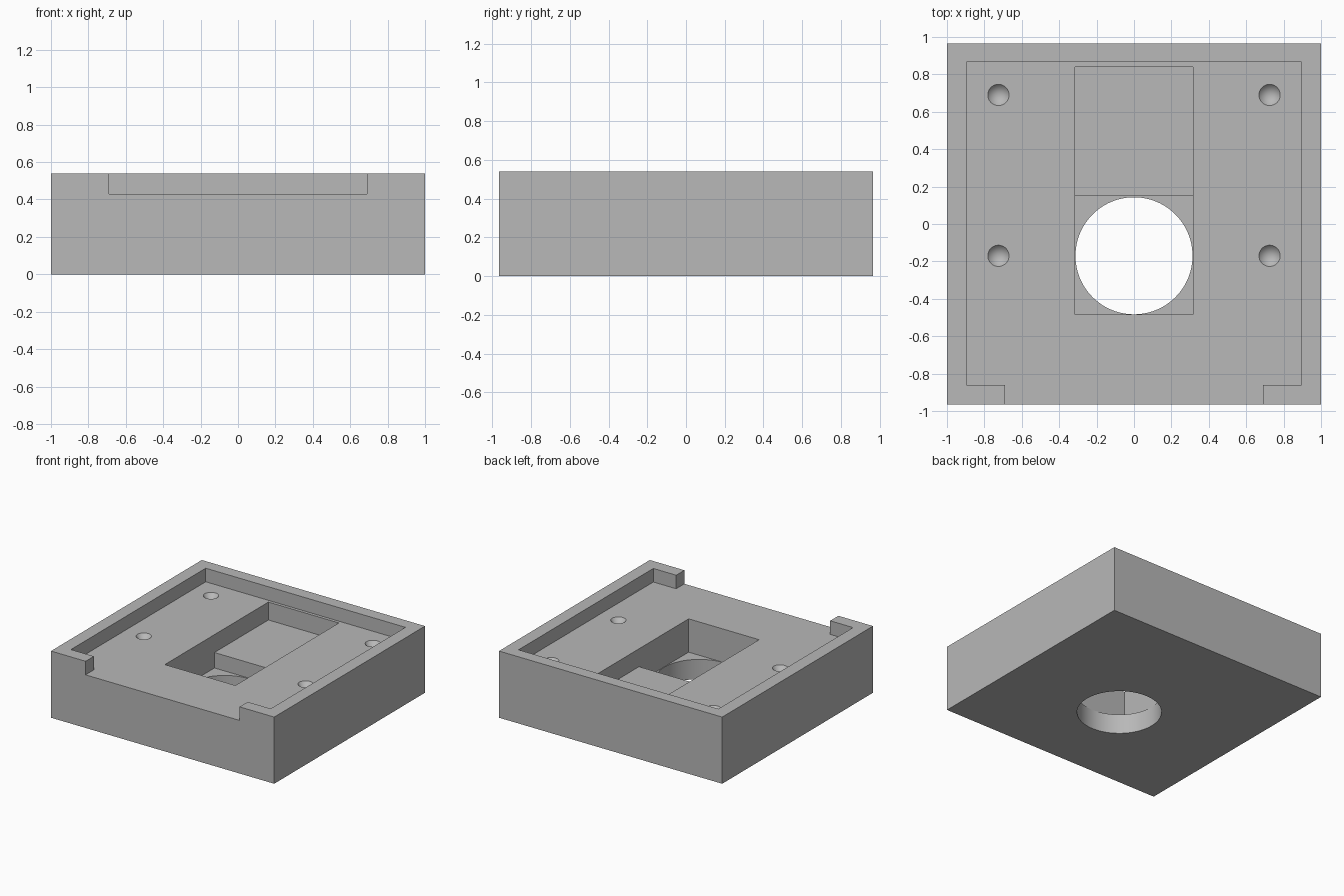
import bpy
import bmesh
from mathutils import Vector

cube = bpy.data.objects.get("Cube")
if cube:
    bpy.data.objects.remove(cube, do_unlink=True)

TOP, FLOOR, SHELF, WELL = 0.54, 0.43, 0.285, 0.16
HOLE_Y = -0.17

grey = bpy.data.materials.new("plain_grey")
grey.use_nodes = True
colour = (0.48, 0.48, 0.48, 1)
grey.diffuse_color = colour
grey.node_tree.nodes["Principled BSDF"].inputs["Base Color"].default_value = colour


def prism(name, points, direction):
    """Extrude a closed outline along a direction into a solid."""
    bm = bmesh.new()
    face = bm.faces.new([bm.verts.new(p) for p in points])
    ext = bmesh.ops.extrude_face_region(bm, geom=[face])
    verts = [v for v in ext["geom"] if isinstance(v, bmesh.types.BMVert)]
    bmesh.ops.translate(bm, verts=verts, vec=Vector(direction))
    bmesh.ops.recalc_face_normals(bm, faces=bm.faces)
    return finish(name, bm)


def finish(name, bm):
    mesh = bpy.data.meshes.new(name)
    bm.to_mesh(mesh)
    bm.free()
    mesh.materials.append(grey)
    obj = bpy.data.objects.new(name, mesh)
    bpy.context.collection.objects.link(obj)
    return obj


def cone(name, x, y, z, r_low, r_high, depth, sides):
    """Upright cone or cylinder centred on the given point."""
    bm = bmesh.new()
    bmesh.ops.create_cone(bm, cap_ends=True, segments=sides,
                          radius1=r_low, radius2=r_high, depth=depth)
    bmesh.ops.translate(bm, verts=bm.verts, vec=(x, y, z))
    return finish(name, bm)


def cut(target, cutter):
    """Subtract the cutter from the target, then drop the cutter."""
    mod = target.modifiers.new("cut", "BOOLEAN")
    mod.operation = "DIFFERENCE"
    mod.solver = "EXACT"
    mod.object = cutter
    bpy.context.view_layer.objects.active = target
    bpy.ops.object.modifier_apply(modifier=mod.name)
    bpy.data.objects.remove(cutter, do_unlink=True)


# Solid block
w, d = 1.0, 0.965
housing = prism("housing", [(-w, -d, 0), (w, -d, 0), (w, d, 0), (-w, d, 0)], (0, 0, TOP))

# Shallow tray with a wide opening through the front lip
half = [(0.69, -1.1), (0.69, -0.86), (0.895, -0.86), (0.895, 0.865)]
outline = half + [(-x, y) for x, y in reversed(half)]
cut(housing, prism("tray_cutter", [(x, y, FLOOR) for x, y in outline], (0, 0, 0.3)))

# Stepped pocket: deep well at the front, shelf at the back
step = [(-0.485, 0.5), (-0.485, WELL), (0.15, WELL), (0.15, SHELF), (0.84, SHELF), (0.84, 0.5)]
cut(housing, prism("pocket_cutter", [(-0.316, y, z) for y, z in step], (0.632, 0, 0)))

# Round opening through the base
cut(housing, cone("opening_cutter", 0, HOLE_Y, 0.05, 0.313, 0.313, 0.3, 96))

# Four conical screw dimples in the tray floor
for x in (-0.725, 0.725):
    for y in (HOLE_Y, 0.69):
        cut(housing, cone("dimple_cutter", x, y, FLOOR - 0.03, 0, 0.065, 0.08, 32))

# Smooth round walls, crisp edges
bpy.ops.object.select_all(action="DESELECT")
housing.select_set(True)
bpy.context.view_layer.objects.active = housing
bpy.ops.object.shade_smooth_by_angle(angle=0.5)
